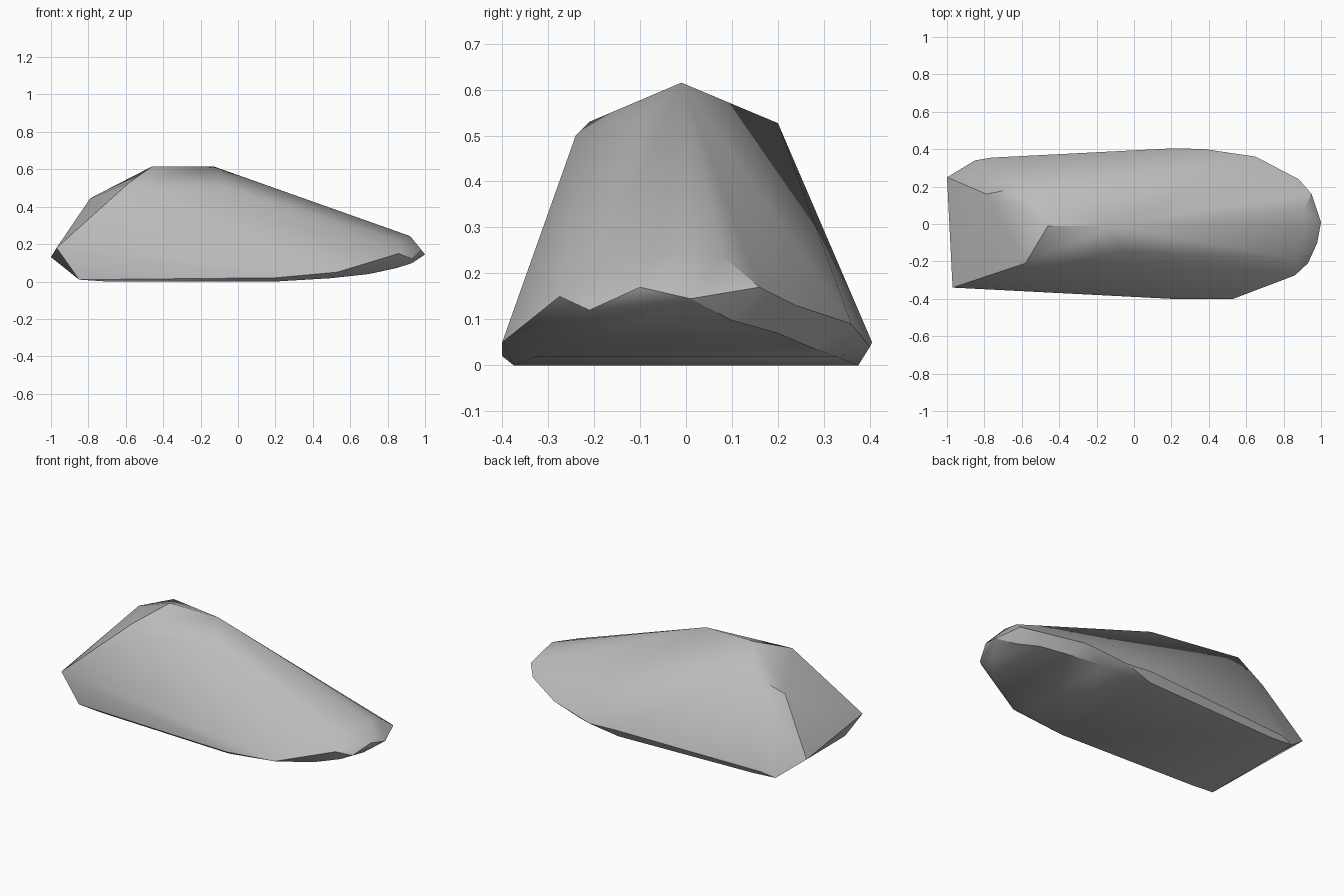
import bpy
import bmesh
import math
from mathutils import Vector

default_cube = bpy.data.objects.get("Cube")
if default_cube:
    bpy.data.objects.remove(default_cube, do_unlink=True)


def make_material(name, colour):
    """Create one flat material with matching viewport and render colour."""
    material = bpy.data.materials.new(name)
    material.use_nodes = True
    material.diffuse_color = colour
    shader = material.node_tree.nodes["Principled BSDF"]
    shader.inputs["Base Color"].default_value = colour
    shader.inputs["Roughness"].default_value = 0.8
    return material


def build_hull(name, outlines, material, sharp_angle):
    """Wrap a faceted convex skin around several outlines of the stone."""
    mesh = bpy.data.meshes.new(name)
    bm = bmesh.new()
    for outline in outlines:
        for point in outline:
            bm.verts.new(Vector(point))
    result = bmesh.ops.convex_hull(bm, input=bm.verts[:])
    # Remove points that fell inside the skin
    loose = [v for v in bm.verts if not v.link_faces]
    bmesh.ops.delete(bm, geom=loose, context="VERTS")
    # Merge nearly coplanar triangles into clean facets
    bmesh.ops.dissolve_limit(bm, angle_limit=math.radians(1.0),
                             verts=bm.verts[:], edges=bm.edges[:])
    bmesh.ops.recalc_face_normals(bm, faces=bm.faces[:])
    bm.to_mesh(mesh)
    bm.free()
    mesh.materials.append(material)

    stone = bpy.data.objects.new(name, mesh)
    bpy.context.collection.objects.link(stone)
    bpy.context.view_layer.objects.active = stone
    stone.select_set(True)
    bpy.ops.object.shade_smooth_by_angle(angle=math.radians(sharp_angle))
    return stone


# Flat crest and the shoulders beside it
crest = [(-.46, -.01, .615), (-.13, -.01, .615)]
shoulders = [(-.58, -.21, .53), (-.5, -.24, .5), (-.05, -.145, .5),
             (-.58, .2, .527), (-.79, .16, .445)]

# Undercut tail end
tail = [(-1, .25, .13), (-.97, -.34, .18), (-.85, -.34, .01),
        (-.85, .34, .01), (-.76, .355, .03)]

# Widest line around the flanks
flanks = [(.2, -.4, .02), (.53, -.4, .05), (.86, -.275, .15),
          (.22, .405, .05), (.38, .4, .04), (.65, .36, .09), (.88, .24, .13)]

# Blunt faceted nose
nose_rim = [(.93, -.21, .12), (.98, -.1, .17), (1, .01, .145), (.95, .16, .17)]
nose_brow = [(.86, -.185, .215), (.92, -.01, .243), (.91, .08, .237)]

# Flat underside, the same on both sides, curling up toward the nose
keel = [(-.7, .34, 0), (.2, .375, 0), (.5, .33, .018),
        (.7, .27, .04), (.84, .2, .07), (.93, .1, .098)]
underside = [(x, side * y, z) for side in (-1, 1) for x, y, z in keel]

stone_grey = make_material("stone grey", (.5, .5, .5, 1))
build_hull("stone_body",
           [crest, shoulders, tail, flanks, nose_rim, nose_brow, underside],
           stone_grey, sharp_angle=30)
